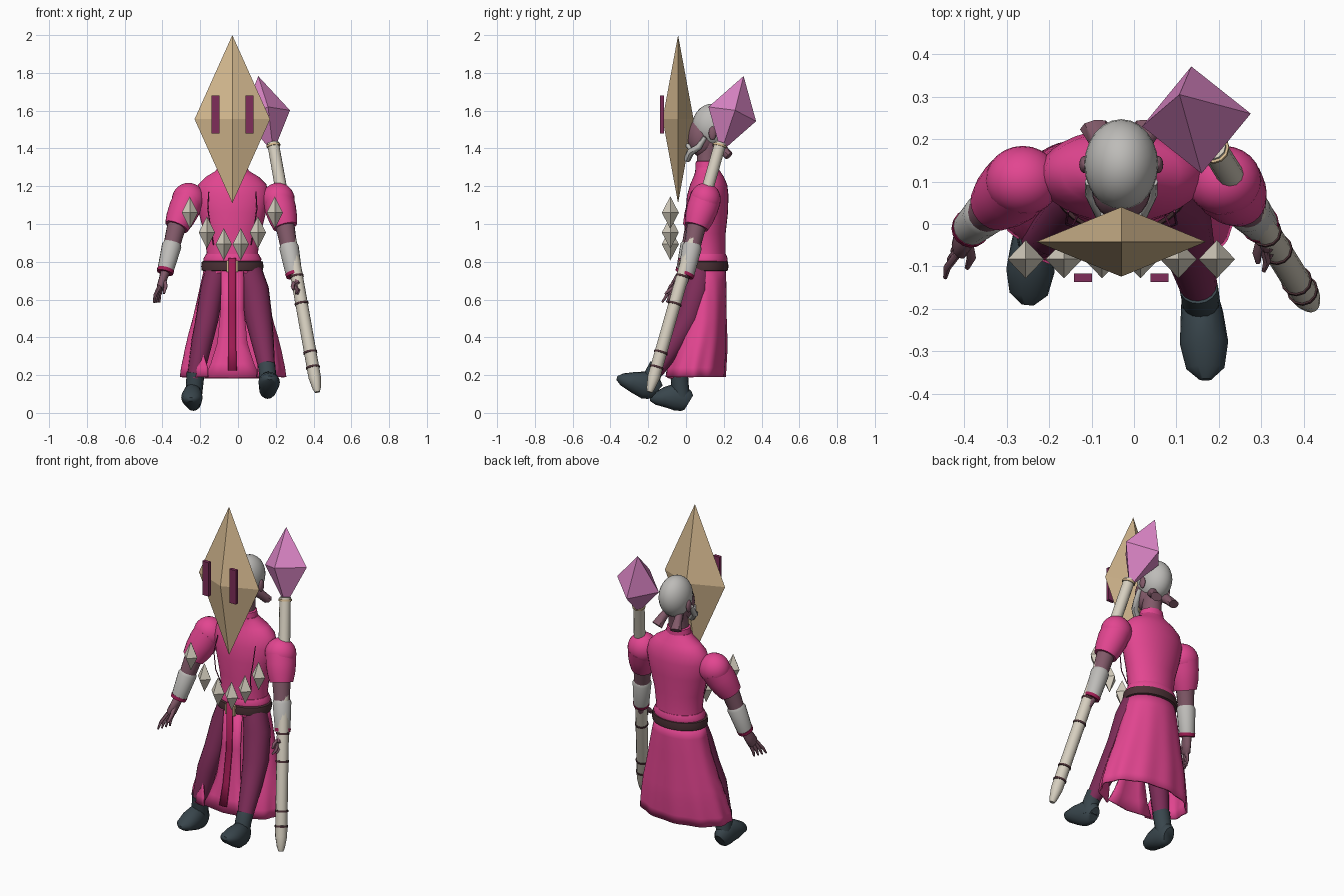
import bpy, bmesh, math
from mathutils import Vector

cube = bpy.data.objects.get("Cube")
if cube:
    bpy.data.objects.remove(cube)

CX = -.03  # body centre line


def material(name, *rgb):
    m = bpy.data.materials.new(name)
    m.use_nodes = True
    m.diffuse_color = (*rgb, 1)
    m.node_tree.nodes["Principled BSDF"].inputs["Base Color"].default_value = (*rgb, 1)
    return m


pink = material("robe pink", .76, .06, .28)
plum = material("plum cloth", .21, .026, .1)
tan = material("mask tan", .67, .49, .28)
violet = material("crystal violet", .72, .24, .57)
grey = material("pale grey", .51, .5, .48)
bone = material("bone", .67, .62, .52)
skin = material("mauve skin", .22, .1, .14)
slate = material("boot slate", .04, .06, .072)
brown = material("dark brown", .07, .03, .036)
crimson = material("crimson", .36, .012, .09)


def finish(name, bm, mat, smooth=True):
    bmesh.ops.recalc_face_normals(bm, faces=bm.faces)
    me = bpy.data.meshes.new(name)
    bm.to_mesh(me)
    bm.free()
    me.materials.append(mat)
    ob = bpy.data.objects.new(name, me)
    bpy.context.collection.objects.link(ob)
    if smooth:
        bpy.ops.object.select_all(action='DESELECT')
        ob.select_set(True)
        bpy.context.view_layer.objects.active = ob
        bpy.ops.object.shade_smooth_by_angle(angle=math.radians(45))
    return ob


def skin_rings(name, rings, mat, closed=True):
    """Bridge rings of points into a surface; closed rings get end caps."""
    bm = bmesh.new()
    rows = [[bm.verts.new(p) for p in ring] for ring in rings]
    n = len(rows[0])
    for a, b in zip(rows, rows[1:]):
        for i in range(n if closed else n - 1):
            j = (i + 1) % n
            bm.faces.new((a[i], a[j], b[j], b[i]))
    if closed:
        bm.faces.new(rows[0])
        bm.faces.new(rows[-1])
    return finish(name, bm, mat)


def loft(name, levels, mat, n=32):
    """Stack of ellipses, each level is (z, centre y, half width, half depth)."""
    angles = [math.tau * i / n for i in range(n)]
    return skin_rings(name, [[(CX + rx * math.cos(a), cy + ry * math.sin(a), z)
                              for a in angles] for z, cy, rx, ry in levels], mat)


def tube(name, path, radii, mat, n=16):
    """Tube along a path; a radius may be a (width, height) pair."""
    pts = [Vector(p) for p in path]
    rings = []
    for i, p in enumerate(pts):
        t = (pts[min(i + 1, len(pts) - 1)] - pts[max(i - 1, 0)]).normalized()
        u = (Vector((1, 0, 0)) - t * t.x).normalized()
        v = t.cross(u)
        w, h = radii[i] if isinstance(radii[i], tuple) else (radii[i], radii[i])
        rings.append([p + u * w * math.cos(a) + v * h * math.sin(a)
                      for a in (math.tau * k / n for k in range(n))])
    return skin_rings(name, rings, mat)


def octahedron(name, centre, axes, mat):
    bm = bmesh.new()
    c = Vector(centre)
    x, y, z = (Vector(a) for a in axes)
    waist = [bm.verts.new(c + d) for d in (x, y, -x, -y)]
    for tip in (bm.verts.new(c + z), bm.verts.new(c - z)):
        for i in range(4):
            bm.faces.new((waist[i], waist[(i + 1) % 4], tip))
    return finish(name, bm, mat, False)


def diamond(name, centre, x, y, z, mat):
    return octahedron(name, centre, ((x, 0, 0), (0, y, 0), (0, 0, z)), mat)


def ball(name, centre, scale, mat):
    bm = bmesh.new()
    bmesh.ops.create_uvsphere(bm, u_segments=24, v_segments=14, radius=1)
    bmesh.ops.scale(bm, vec=scale, verts=bm.verts)
    bmesh.ops.translate(bm, vec=centre, verts=bm.verts)
    return finish(name, bm, mat)


def box(name, centre, size, mat):
    bm = bmesh.new()
    bmesh.ops.create_cube(bm, size=1)
    bmesh.ops.scale(bm, vec=size, verts=bm.verts)
    bmesh.ops.translate(bm, vec=centre, verts=bm.verts)
    return finish(name, bm, mat, False)


# Floating mask with two eye bars
diamond("mask", (CX, -.042, 1.555), .2, .082, .445, tan)
for side in (-1, 1):
    box("mask_eye", (CX + side * .09, -.127, 1.58), (.043, .02, .203), plum)

# Arc of floating crystals in front of the chest
for step, z in ((.5, .893), (1.5, .955), (2.5, 1.06)):
    for side in (-1, 1):
        diamond("chest_crystal", (CX + side * step * .09, -.083, z), .043, .045, .086, bone)

# Head, neck, ears, beard and side lappets
ball("skull", (CX, .14, 1.52), (.087, .107, .117), grey)
ball("face", (CX, .085, 1.46), (.07, .078, .105), skin)
tube("nose", [(CX, .02, 1.5), (CX, -.005, 1.45), (CX, .01, 1.435)], [.008, .016, .01], skin, 8)
loft("neck", [(1.29, .11, .06, .055), (1.38, .115, .052, .055), (1.48, .13, .06, .07)], skin)
for side in (-1, 1):
    ball("ear", (CX + side * .087, .14, 1.48), (.012, .02, .036), skin)
    tube("beard", [(CX + side * x, y, z) for x, y, z in
                   ((.074, .1, 1.46), (.07, .07, 1.41), (.045, .025, 1.38), (.01, .005, 1.34))],
         [.012, .016, .02, .018], grey, 8)
    tube("moustache", [(CX + side * x, y, z) for x, y, z in
                       ((.008, 0, 1.42), (.03, .01, 1.415), (.05, .03, 1.385))],
         [.01, .012, .006], grey, 8)
    tube("head_lappet", [(CX + side * x, y, z) for x, y, z in
                         ((.035, .14, 1.44), (.05, .19, 1.4), (.062, .228, 1.36))],
         [(.015, .028), (.024, .026), (.036, .024)], skin, 8)

# Robe top, collar, lapel cords and belt
loft("robe_torso", [(.74, .1, .15, .11), (.85, .105, .136, .105), (.95, .105, .15, .105),
                    (1.06, .11, .178, .112), (1.15, .115, .195, .11), (1.21, .12, .18, .098),
                    (1.25, .12, .14, .08), (1.28, .115, .09, .066), (1.3, .11, .075, .06)], pink)
loft("collar", [(1.27, .11, .075, .062), (1.33, .112, .066, .06), (1.335, .112, .055, .05)], pink)
for side in (-1, 1):
    tube("lapel_cord", [(CX + side * x, y, z) for x, y, z in
                        ((.125, .03, 1.17), (.13, 0, 1.08), (.115, -.005, .98), (.1, .025, .89))],
         [.003] * 4, plum, 6)
loft("belt", [(.75, .1, .15, .11), (.755, .1, .162, .122), (.775, .1, .165, .125),
              (.8, .1, .162, .122), (.805, .1, .15, .11)], brown)
loft("waist_sash", [(.8, .103, .152, .115), (.815, .103, .154, .118), (.84, .104, .14, .108)], pink)
box("buckle", (CX, -.028, .777), (.06, .018, .06), tan)

# Skirt: folded shell whose front opening narrows towards the hem
levels = [(.77, .1, .15, .11, 50), (.7, .1, .165, .113, 72), (.6, .095, .188, .12, 74),
          (.5, .085, .212, .13, 66), (.4, .073, .24, .145, 50), (.33, .06, .256, .158, 38),
          (.24, .046, .274, .166, 29), (.19, .042, .28, .167, 28)]
rings = []
for z, cy, rx, ry, degrees in levels:
    gap = math.radians(degrees)
    ring = []
    for i in range(73):
        a = -math.pi / 2 + gap + (math.tau - 2 * gap) * i / 72
        fold = 1 + .04 * (.77 - z) * math.cos(a * 11)
        ring.append((CX + rx * fold * math.cos(a), cy + ry * fold * math.sin(a), z))
    rings.append(ring)
skirt = skin_rings("skirt", rings, pink, closed=False)
skirt.modifiers.new("cloth thickness", 'SOLIDIFY').thickness = .01


def front_strip(name, rows, mat, thickness):
    """Hanging cloth, each row is (half width, y, z)."""
    ob = skin_rings(name, [[(CX + s * w, y + abs(s) * w * .15, z) for s in (-1, -.5, 0, .5, 1)]
                           for w, y, z in rows], mat, closed=False)
    ob.modifiers.new("cloth thickness", 'SOLIDIFY').thickness = thickness


front_strip("front_flap", [(.06, -.015, .77), (.062, -.035, .55), (.08, -.06, .37),
                           (.115, -.085, .26), (.15, -.1, .185)], pink, .01)
front_strip("front_ribbon", [(.019, -.04, .82), (.019, -.045, .55), (.02, -.075, .35),
                             (.024, -.105, .225)], crimson, .008)

# Legs and boots, toes raised
tube("left_leg", [(.055, .08, .77), (.088, .055, .65), (.11, .012, .5), (.13, -.058, .38),
                  (.155, -.16, .22)], [.066, .076, .072, .06, .042], plum)
tube("right_leg", [(-.11, .08, .77), (-.138, .05, .65), (-.163, .015, .5), (-.19, -.02, .38),
                   (-.228, -.04, .18)], [.06, .062, .06, .056, .042], plum)
foot_radii = [(.03, .044), (.043, .06), (.05, .076), (.057, .055), (.045, .032), (.015, .01)]
tube("left_boot_foot", [(.155, -.153, .112), (.155, -.168, .125), (.16, -.21, .148),
                        (.165, -.28, .163), (.168, -.34, .178), (.168, -.366, .185)],
     foot_radii, slate)
tube("right_boot_foot", [(-.235, .015, .055), (-.235, 0, .064), (-.24, -.05, .088),
                         (-.244, -.11, .082), (-.248, -.165, .075), (-.25, -.19, .072)],
     foot_radii, slate)
tube("left_boot_shaft", [(.152, -.148, .25), (.157, -.178, .2), (.158, -.19, .12)],
     [.046, .045, .045], slate)
tube("right_boot_shaft", [(-.224, -.037, .215), (-.23, -.032, .15), (-.236, -.02, .07)],
     [.047, .046, .043], slate)


# Arms: sleeve, forearm, bracer, wrist band, hand
def arm(side, shoulder, elbow, wrist, hand, tip):
    s, e, w, h, t = (Vector(p) for p in (shoulder, elbow, wrist, hand, tip))
    out = Vector((.05 if side == "left" else -.05, 0, 0))
    ball(side + "_shoulder", s, (.088, .082, .088), pink)
    tube(side + "_sleeve", [s, s.lerp(e, .35), s.lerp(e, .7), e], [.083, .083, .076, .064], pink, 24)
    tube(side + "_forearm", [s.lerp(e, .8), e, w], [.05, .05, .036], skin)
    tube(side + "_bracer", [e.lerp(w, .36), e.lerp(w, .42), w], [.045, .052, .043], grey)
    tube(side + "_wrist_band", [e.lerp(w, .96), w.lerp(h, .1)], [.046, .044], crimson)
    tube(side + "_palm", [w, w.lerp(h, .5), h, h.lerp(t, .15)],
         [.026, (.022, .034), (.022, .036), (.012, .026)], skin, 10)
    for i in range(4):
        spread = Vector((.008 * (i - 1.5), .02 * (i - 1.5), 0))
        bend = h.lerp(t, .55) + spread + out * .15
        tube(side + "_finger", [h + spread * .7, bend, t + spread * 1.2], [.01, .009, .005], skin, 8)
    tube(side + "_thumb", [w.lerp(h, .4), h - out * .5 + Vector((0, -.03, 0)),
                           h.lerp(t, .45) - out * .5 + Vector((0, -.035, 0))],
         [.012, .011, .006], skin, 8)


arm("right", (-.262, .102, 1.13), (-.326, .045, .985), (-.385, -.01, .75), (-.408, -.05, .67),
    (-.43, -.09, .585))
arm("left", (.212, .102, 1.13), (.25, .055, .985), (.297, 0, .73), (.315, -.04, .67),
    (.32, -.075, .63))

# Staff with dark rings and a tilted crystal
foot, top = Vector((.42, -.193, .11)), Vector((.185, .183, 1.43))
stops = [0, .015, .06, .5, 1]
tube("staff", [foot.lerp(top, t) for t in stops], [.014, .022, .033, .033, .031], bone, 12)
for t, mat in ((.095, brown), (.155, brown), (.35, brown), (.46, brown), (.985, tan)):
    tube("staff_ring", [foot.lerp(top, t), foot.lerp(top, t + .008)], [.037, .037], mat, 12)
octahedron("staff_crystal", (.147, .245, 1.582),
           ((.128, .015, .02), (-.012, .126, -.038), (-.04, .06, .201)), violet)
